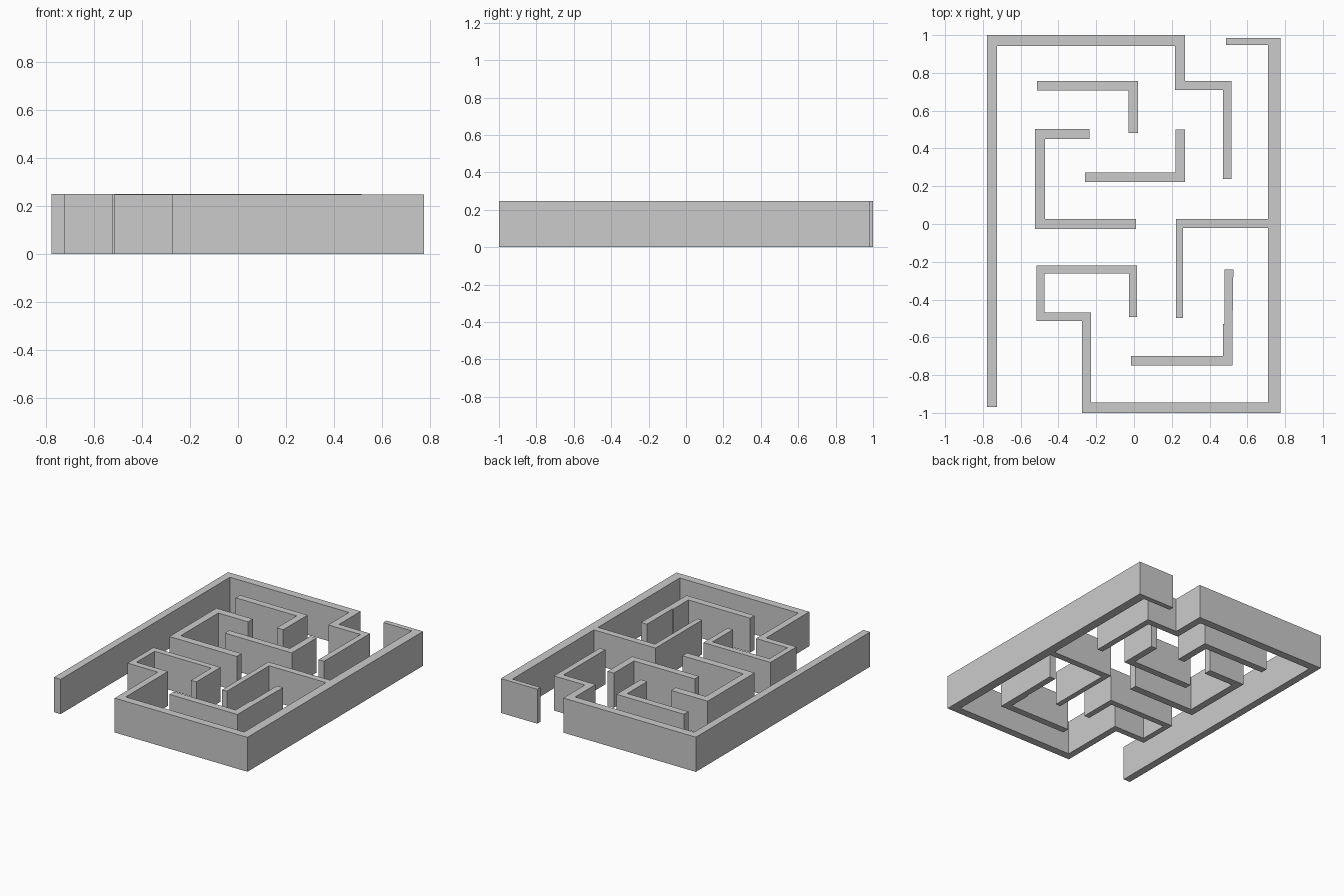
import bpy, bmesh


def wall(name, outline, height=0.248):
    """Extrude a flat wall outline up from the ground."""
    bm = bmesh.new()
    base = bm.faces.new([bm.verts.new((x, y, 0)) for x, y in outline])
    top = bmesh.ops.extrude_face_region(bm, geom=[base], use_keep_orig=True)
    verts = [v for v in top["geom"] if isinstance(v, bmesh.types.BMVert)]
    bmesh.ops.translate(bm, verts=verts, vec=(0, 0, height))
    bmesh.ops.recalc_face_normals(bm, faces=bm.faces)
    mesh = bpy.data.meshes.new(name)
    bm.to_mesh(mesh)
    bm.free()
    obj = bpy.data.objects.new(name, mesh)
    bpy.context.collection.objects.link(obj)
    return obj


# Left and back outer wall, stepping in beside the back entrance
wall("left_outer_wall", [
    (-0.778, -0.97), (-0.778, 1), (0.27, 1), (0.27, 0.757), (0.515, 0.757),
    (0.515, 0.238), (0.472, 0.238), (0.472, 0.71), (0.217, 0.71),
    (0.217, 0.943), (-0.724, 0.943), (-0.724, -0.97)])

# Right and front outer wall, with the hooked branch and the T branch
wall("right_outer_wall", [
    (0.487, 0.984), (0.775, 0.984), (0.775, -1), (-0.275, -1),
    (-0.275, -0.513), (-0.515, -0.513), (-0.515, -0.22), (0.016, -0.22),
    (0.016, -0.493), (-0.026, -0.493), (-0.026, -0.263), (-0.475, -0.263),
    (-0.475, -0.468), (-0.227, -0.468), (-0.227, -0.944), (0.71, -0.944),
    (0.71, -0.02), (0.26, -0.02), (0.26, -0.497), (0.222, -0.497),
    (0.222, 0.027), (0.71, 0.027), (0.71, 0.948), (0.487, 0.948)], 0.246)

# Free-standing inner walls
wall("back_corner_wall", [
    (-0.513, 0.756), (0.021, 0.756), (0.021, 0.481), (-0.03, 0.481),
    (-0.03, 0.706), (-0.513, 0.706)])
wall("bracket_wall", [
    (-0.235, 0.504), (-0.524, 0.504), (-0.524, -0.027), (0.01, -0.027),
    (0.01, 0.027), (-0.471, 0.027), (-0.471, 0.45), (-0.235, 0.45)])
wall("middle_corner_wall", [
    (-0.26, 0.272), (0.221, 0.272), (0.221, 0.5), (0.27, 0.5),
    (0.27, 0.222), (-0.26, 0.222)])
wall("front_corner_wall", [
    (-0.017, -0.7), (0.471, -0.7), (0.471, -0.53), (0.478, -0.53),
    (0.478, -0.242), (0.526, -0.242), (0.521, -0.58), (0.521, -0.75),
    (-0.017, -0.75)], 0.246)
